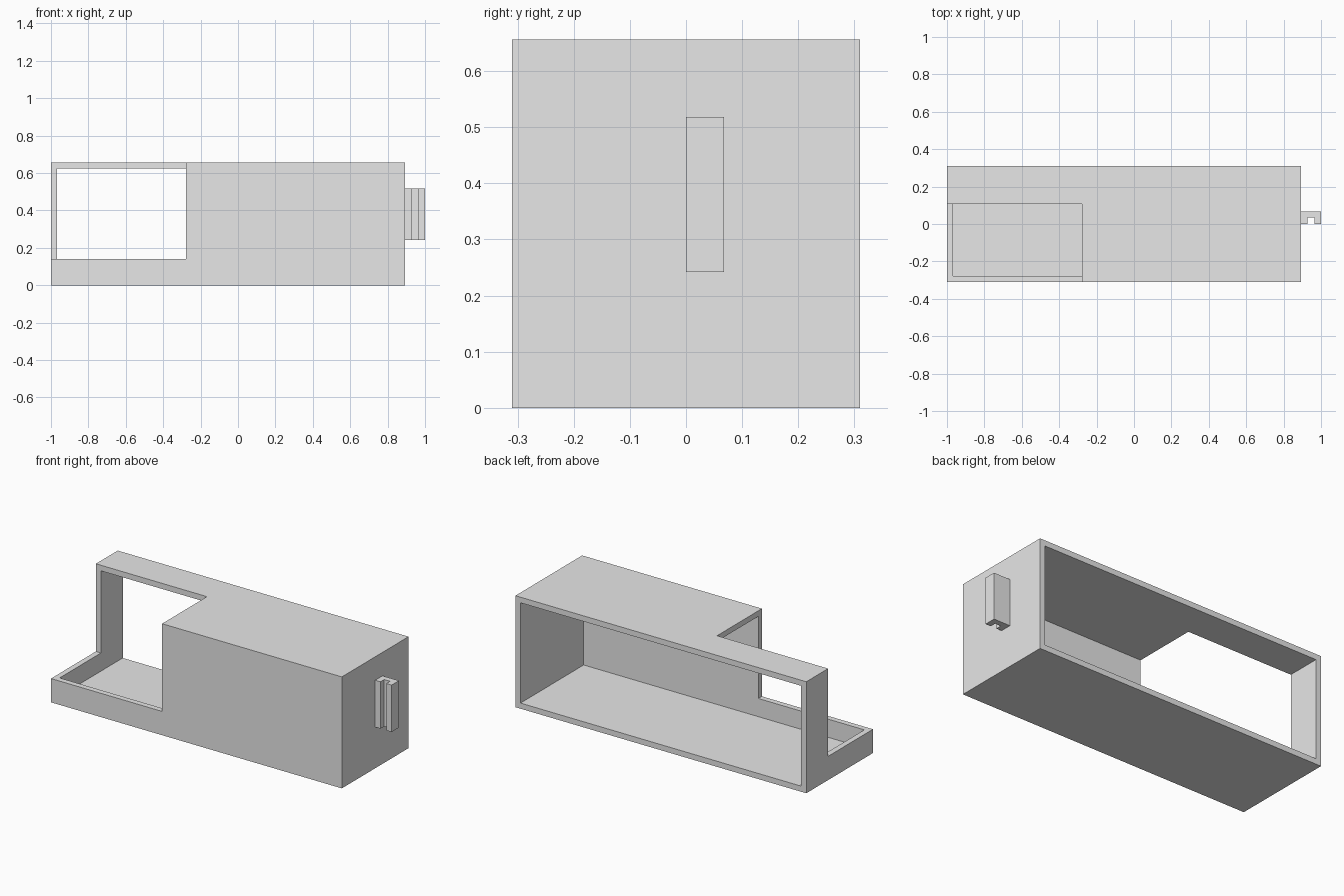
import bpy, bmesh
from mathutils import Vector

cube = bpy.data.objects.get("Cube")
if cube:
    bpy.data.objects.remove(cube, do_unlink=True)

# Single plain grey material
GREY = (0.8, 0.8, 0.8, 1.0)
grey = bpy.data.materials.new("plain_grey")
grey.use_nodes = True
grey.diffuse_color = GREY
grey.node_tree.nodes["Principled BSDF"].inputs["Base Color"].default_value = GREY


def box(name, low, high):
    """Box spanning two opposite corners."""
    low, high = Vector(low), Vector(high)
    bm = bmesh.new()
    bmesh.ops.create_cube(bm, size=1)
    for v in bm.verts:
        v.co = (low + high) / 2 + v.co * (high - low)
    mesh = bpy.data.meshes.new(name)
    bm.to_mesh(mesh)
    bm.free()
    mesh.materials.append(grey)
    obj = bpy.data.objects.new(name, mesh)
    bpy.context.collection.objects.link(obj)
    return obj


def cut(target, low, high):
    """Subtract a box from the target and discard the cutter."""
    cutter = box("cutter", low, high)
    cutter.hide_render = True
    mod = target.modifiers.new("cut", "BOOLEAN")
    mod.operation = "DIFFERENCE"
    mod.solver = "EXACT"
    mod.object = cutter
    bpy.context.view_layer.objects.active = target
    bpy.ops.object.modifier_apply(modifier=mod.name)
    bpy.data.objects.remove(cutter, do_unlink=True)


LEFT, RIGHT = -1.0, 0.893      # housing ends
DEPTH, TOP = 0.31, 0.656       # half depth and height
WALL = 0.033
OUT = 0.1                      # cutter overshoot

# Hollow housing, open at the back
housing = box("housing", (LEFT, -DEPTH, 0), (RIGHT, DEPTH, TOP))
cut(housing, (LEFT + WALL, -DEPTH + WALL, WALL),
    (RIGHT - WALL, DEPTH + OUT, TOP - WALL))

# Corner notch leaving a low tray rim and a rear frame
cut(housing, (LEFT - OUT, -DEPTH - OUT, 0.14), (-0.277, 0.107, TOP + OUT))

# Grooved vertical rail on the end wall
rail = box("end_rail", (RIGHT, 0, 0.242), (1, 0.068, 0.518))
cut(rail, (0.927, -OUT, 0.242 - OUT), (0.965, 0.035, 0.518 + OUT))
